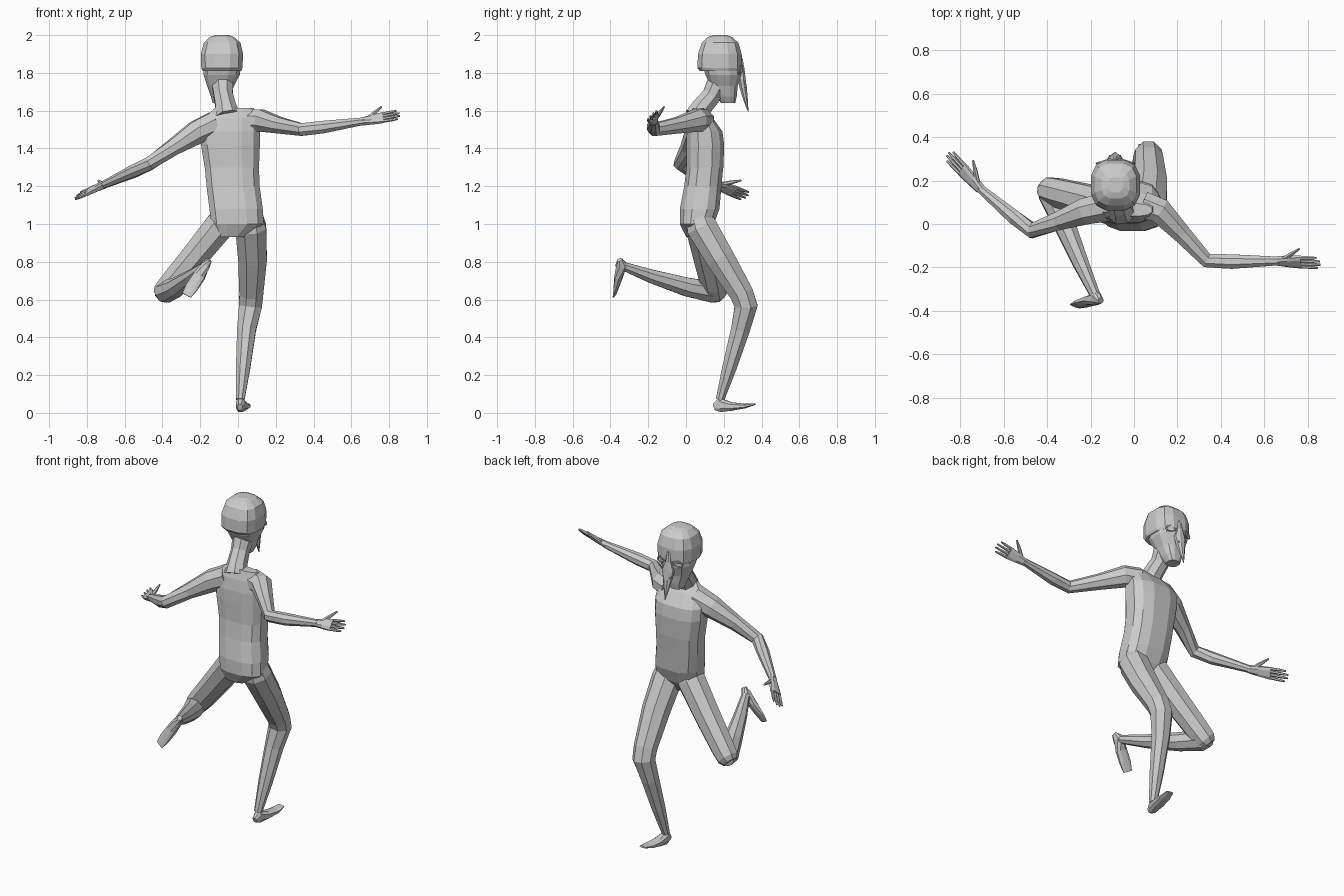
import bpy, bmesh, math
from mathutils import Vector as V


def loft(name, rings, n=8, square=1.0, side=None, phase=0.5):
    """Skin rings (centre, half width, half depth); rings follow the path, or stay level if side is None."""
    bm = bmesh.new()
    pts = [V(r[0]) for r in rings]
    loops = []
    for i, (c, a, b) in enumerate(rings):
        if side is None:
            u, w = V((1, 0, 0)), V((0, 1, 0))
        else:
            t = V((0, 0, 0))
            if i > 0:
                t += (pts[i] - pts[i - 1]).normalized()
            if i < len(pts) - 1:
                t += (pts[i + 1] - pts[i]).normalized()
            t.normalize()
            u = V(side)
            u = (u - t * u.dot(t)).normalized()
            w = t.cross(u)
        ring = []
        for k in range(n):
            ang = 2 * math.pi * (k + phase) / n
            x, y = math.cos(ang), math.sin(ang)
            x = math.copysign(abs(x) ** square, x)
            y = math.copysign(abs(y) ** square, y)
            ring.append(bm.verts.new(pts[i] + u * a * x + w * b * y))
        loops.append(ring)
    for p, q in zip(loops, loops[1:]):
        for k in range(n):
            bm.faces.new((p[k], p[(k + 1) % n], q[(k + 1) % n], q[k]))
    bm.faces.new(loops[0][::-1])
    bm.faces.new(loops[-1])
    bmesh.ops.recalc_face_normals(bm, faces=bm.faces)
    me = bpy.data.meshes.new(name)
    bm.to_mesh(me)
    bm.free()
    ob = bpy.data.objects.new(name, me)
    bpy.context.collection.objects.link(ob)
    return ob


def box_ring(x0, x1, y0, y1, z):
    """Level ring from its extents."""
    return ((x0 + x1) / 2, (y0 + y1) / 2, z), (x1 - x0) / 2, (y1 - y0) / 2


def limb(name, pts, side=(0, 0, 1)):
    """Round limb from (x, y, z, radius) points."""
    return loft(name, [((x, y, z), r, r) for x, y, z, r in pts], 8, 1.0, side)


def hand(name, wrist, tip, thumb_side):
    """Flat palm, four fingers and a thumb."""
    w, e, s = V(wrist), V(tip), V(thumb_side).normalized()
    d = e - w
    s = (s - d.normalized() * s.dot(d.normalized())).normalized()
    loft(name + "_palm", [(w, .022, .02), (w + d * .25, .03, .016),
                          (w + d * .56, .038, .012)], 8, .7, s)
    for i, f in enumerate((-1.5, -.5, .5, 1.5)):
        a = w + d * .52 + s * f * .018
        b = w + d * (.93 if abs(f) > 1 else 1.0) + s * f * .021
        loft(f"{name}_finger_{i + 1}", [(a, .009, .009), (a.lerp(b, .6), .008, .008),
                                        (b, .005, .005)], 6, 1, s)
    n = d.normalized()
    loft(name + "_thumb", [(w + n * .02 + s * .005, .012, .012), (w + n * .065 + s * .045, .011, .011),
                           (w + n * .11 + s * .084, .005, .005)], 6, 1, n.cross(s))


# Torso, level rings from crotch to collar
loft("torso", [box_ring(*r) for r in (
    (-.105, .035, 0, .10, .93), (-.145, .14, -.035, .15, 1.0), (-.155, .135, -.035, .18, 1.08),
    (-.17, .118, -.012, .19, 1.2), (-.18, .115, 0, .20, 1.3), (-.20, .12, 0, .205, 1.42),
    (-.20, .12, .002, .195, 1.49), (-.18, .115, .015, .145, 1.56), (-.125, .085, .035, .095, 1.615))],
    12, .75)

# Neck, sloping forward up to the head
limb("neck", ((-.055, .06, 1.57, .07), (-.065, .085, 1.62, .058),
              (-.078, .135, 1.68, .054), (-.083, .18, 1.77, .065)), (1, 0, 0))

# Skull and jaw
loft("skull", [box_ring(*r) for r in (
    (-.19, .02, .07, .29, 1.81), (-.197, .026, .058, .30, 1.825), (-.20, .03, .06, .298, 1.90),
    (-.183, .015, .082, .28, 1.96), (-.15, -.02, .115, .245, 1.99), (-.12, -.05, .145, .215, 2.0))],
    12, .72)
loft("jaw", [box_ring(*r) for r in (
    (-.135, -.06, .185, .262, 1.64), (-.145, -.04, .16, .27, 1.675),
    (-.165, -.02, .13, .275, 1.73), (-.185, .012, .10, .295, 1.79), (-.185, .018, .09, .295, 1.83))],
    12, .75)

# Beaked mask with eye rims and nostrils
loft("beak", [((-.087, y, z), a, b) for y, z, a, b in (
    (.288, 1.88, .012, .012), (.295, 1.82, .02, .016), (.295, 1.77, .038, .022),
    (.303, 1.72, .030, .021), (.317, 1.65, .015, .012), (.329, 1.595, .002, .002))], 8)
for tag, s in (("left", -1), ("right", 1)):
    bpy.ops.mesh.primitive_torus_add(major_segments=12, minor_segments=5, major_radius=.026,
                                     minor_radius=.005, location=(-.087 + s * .058, .287, 1.815),
                                     rotation=(math.radians(90), math.radians(s * 15), math.radians(-s * 18)))
    rim = bpy.context.object
    rim.name = tag + "_eye_rim"
    rim.scale = (1.1, .7, 1)
    bpy.ops.mesh.primitive_uv_sphere_add(segments=8, ring_count=5, radius=.007,
                                         location=(-.087 + s * .022, .312, 1.73))
    bpy.context.object.name = tag + "_nostril"

# Arms and hands
limb("right_arm", ((.04, .09, 1.545, .066), (.12, .06, 1.548, .063), (.22, -.045, 1.522, .046),
                   (.335, -.168, 1.50, .036), (.45, -.173, 1.513, .036), (.67, -.17, 1.545, .021)))
limb("left_arm", ((-.12, .08, 1.53, .072), (-.22, .06, 1.485, .066), (-.345, .015, 1.405, .046),
                  (-.468, -.03, 1.32, .038), (-.55, .03, 1.28, .036), (-.71, .165, 1.208, .021)))
hand("right_hand", (.66, -.17, 1.543), (.856, -.18, 1.58), (-.08, .72, .69))
hand("left_hand", (-.705, .16, 1.21), (-.857, .322, 1.145), (.44, .65, .61))

# Standing leg, knee bent forward
limb("right_leg", ((.06, .06, 1.06, .07), (.068, .085, .98, .088), (.077, .18, .82, .082),
                   (.07, .295, .63, .068), (.066, .318, .565, .066), (.045, .288, .44, .054),
                   (.027, .23, .24, .041), (.012, .18, .07, .024)), (1, 0, 0))
loft("right_foot", [((.010, .148, .030), .014, .018), ((.013, .18, .042), .025, .04),
                    ((.024, .24, .034), .033, .024), ((.036, .31, .036), .033, .013),
                    ((.042, .365, .046), .022, .005)], 8, .8, (1, 0, 0))

# Raised leg, thigh out to the side and shin folded back
limb("left_thigh", ((-.055, .06, 1.06, .06), (-.09, .075, 1.0, .085), (-.22, .11, .84, .078),
                    (-.355, .145, .68, .07), (-.395, .155, .635, .064), (-.415, .16, .615, .045)), (0, 1, 0))
limb("left_shin", ((-.40, .18, .635, .045), (-.385, .14, .64, .06), (-.325, .01, .665, .054),
                   (-.245, -.18, .722, .039), (-.175, -.335, .778, .024)), (1, 0, 0))
loft("left_foot", [((-.152, -.352, .81), .014, .016), ((-.172, -.340, .782), .026, .034),
                   ((-.205, -.355, .725), .034, .022), ((-.245, -.368, .665), .036, .012),
                   ((-.272, -.378, .622), .028, .005)], 8, .8, (1, 0, .55))
